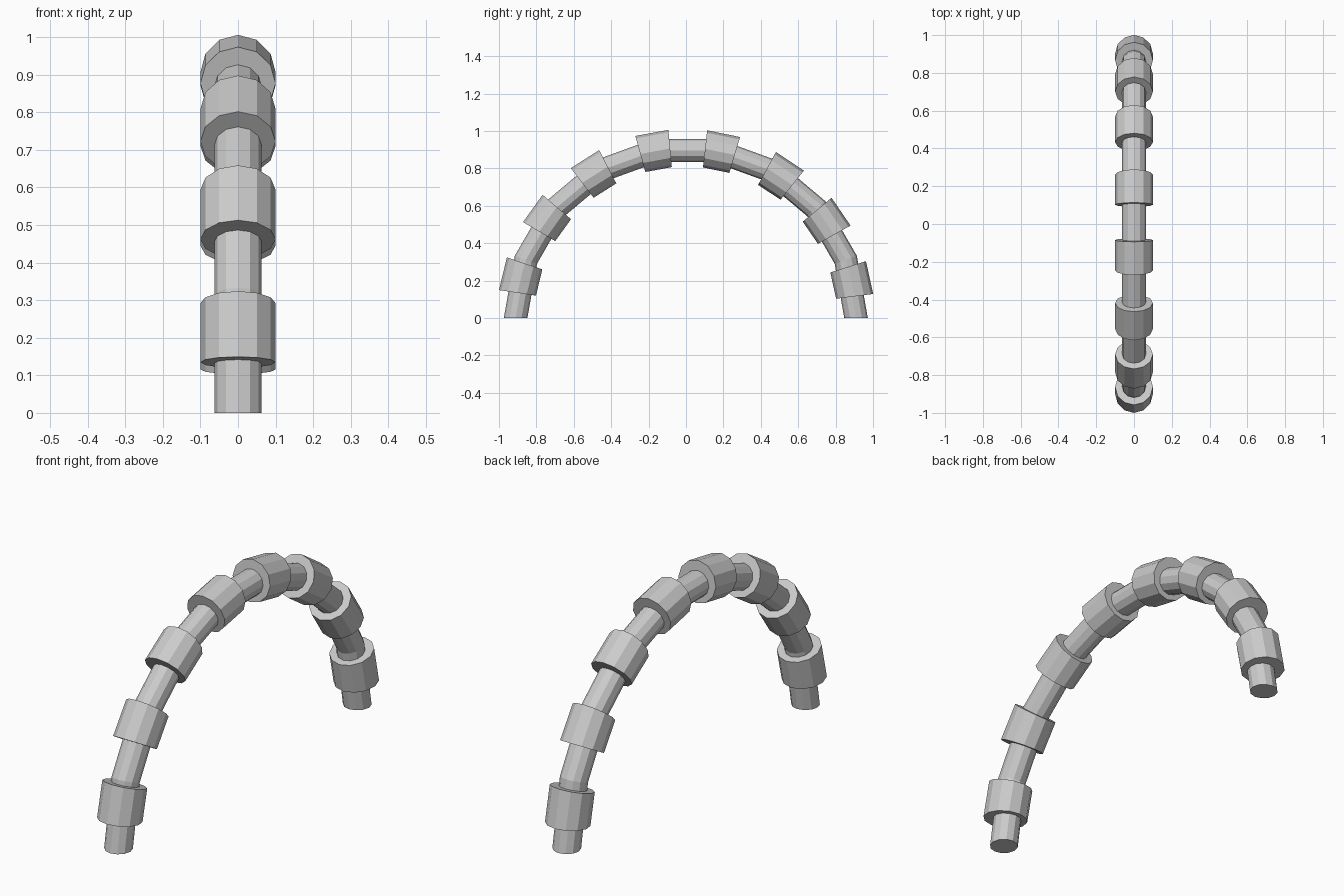
import bpy, bmesh
from math import sin, cos, radians, pi

if "Cube" in bpy.data.objects:
    bpy.data.objects.remove(bpy.data.objects["Cube"])

R = 0.91          # radius of the arch centre line
SIDES = 12
SHIFT_Y = -0.001


def arc_tube(name, radius, start, end, segments):
    """Capped flat-shaded tube swept along the arch between two angles (degrees)."""
    bm = bmesh.new()
    rings = []
    for i in range(segments + 1):
        a = radians(start + (end - start) * i / segments)
        ring = []
        for k in range(SIDES):
            t = 2 * pi * k / SIDES
            d = R + radius * cos(t)
            ring.append(bm.verts.new((radius * sin(t), d * cos(a) + SHIFT_Y, d * sin(a))))
        rings.append(ring)
    for r0, r1 in zip(rings, rings[1:]):
        for k in range(SIDES):
            n = (k + 1) % SIDES
            bm.faces.new((r0[k], r0[n], r1[n], r1[k]))
    bm.faces.new(rings[0])
    bm.faces.new(rings[-1])
    bmesh.ops.recalc_face_normals(bm, faces=bm.faces)
    mesh = bpy.data.meshes.new(name)
    bm.to_mesh(mesh)
    bm.free()
    obj = bpy.data.objects.new(name, mesh)
    bpy.context.collection.objects.link(obj)
    return obj


# Arched handle core
arc_tube("arch_tube", 0.063, 0, 180, 9)

# Thick collars spaced along the arch
for i in range(8):
    a = 7.3 + 22 * i
    arc_tube(f"collar_{i + 1}", 0.1, a, a + 10.2, 1)
